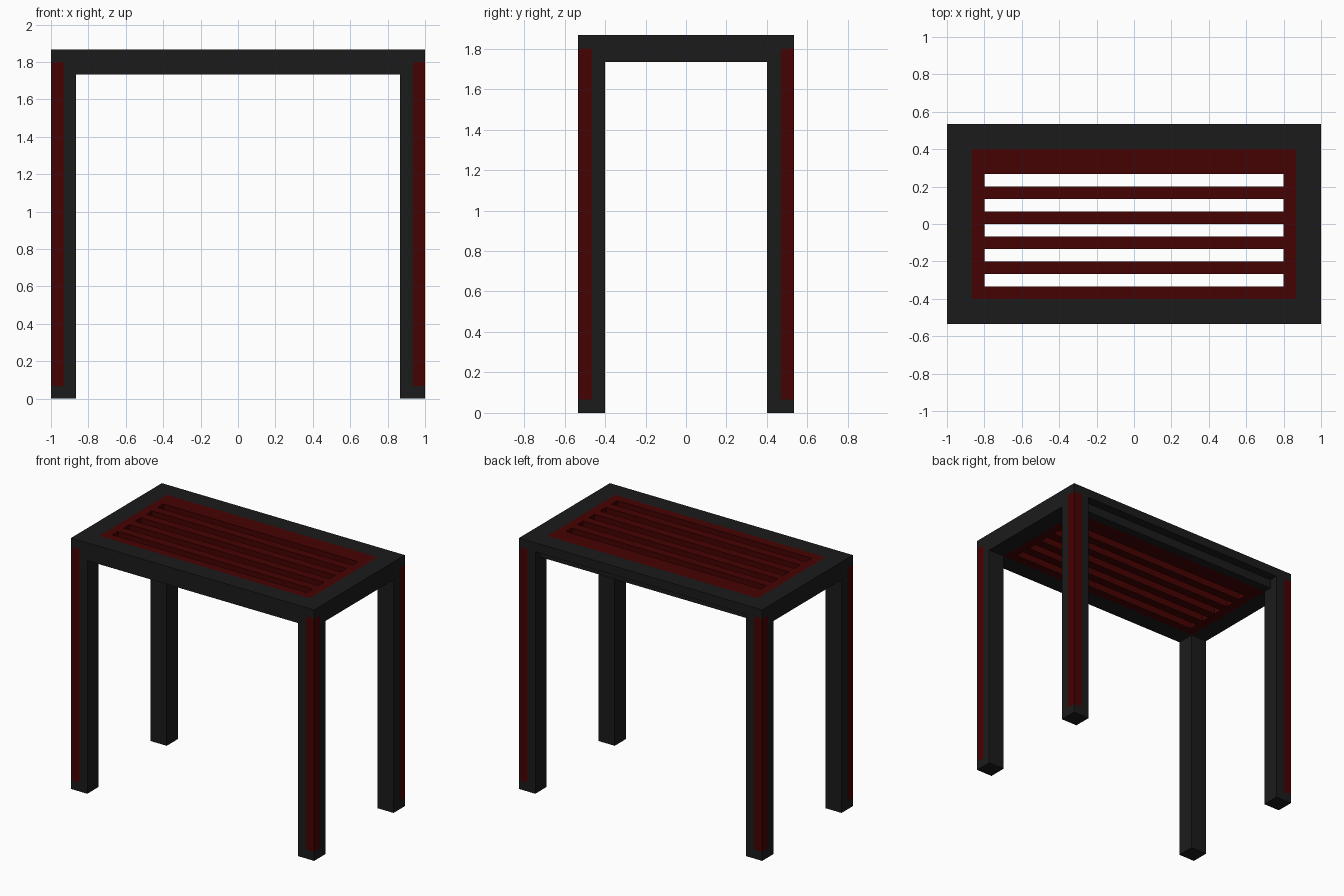
import bpy
import bmesh
from mathutils import Vector

U = 1 / 15  # design module: every part is a whole number of modules

cube = bpy.data.objects.get("Cube")
if cube:
    bpy.data.objects.remove(cube, do_unlink=True)


def material(name, rgb):
    mat = bpy.data.materials.new(name)
    mat.use_nodes = True
    color = (*rgb, 1)
    mat.diffuse_color = color
    mat.node_tree.nodes["Principled BSDF"].inputs["Base Color"].default_value = color
    return mat


CHARCOAL = material("charcoal", (0.011, 0.011, 0.011))
RED = material("dark red", (0.06, 0.0005, 0.0005))


def add_box(bm, lo, hi):
    """Box between two corners given in modules."""
    lo, hi = Vector(lo) * U, Vector(hi) * U
    verts = bmesh.ops.create_cube(bm, size=1)["verts"]
    for v in verts:
        v.co = Vector(l + (c + 0.5) * (h - l) for l, h, c in zip(lo, hi, v.co))


def finish(name, bm, *mats):
    mesh = bpy.data.meshes.new(name)
    bm.to_mesh(mesh)
    bm.free()
    for mat in mats:
        mesh.materials.append(mat)
    obj = bpy.data.objects.new(name, mesh)
    bpy.context.collection.objects.link(obj)


def box(name, lo, hi, mat):
    bm = bmesh.new()
    add_box(bm, lo, hi)
    finish(name, bm, mat)


# Legs: square posts with a flush red strip wrapping the outer corner
def leg(name, sx, sy):
    bm = bmesh.new()
    xs, ys = sorted((13 * sx, 15 * sx)), sorted((6 * sy, 8 * sy))
    add_box(bm, (xs[0], ys[0], 0), (xs[1], ys[1], 28))
    cuts = [((14 * sx, 0, 0), (1, 0, 0)), ((0, 7 * sy, 0), (0, 1, 0)),
            ((0, 0, 1), (0, 0, 1)), ((0, 0, 27), (0, 0, 1))]
    for point, normal in cuts:
        geom = bm.verts[:] + bm.edges[:] + bm.faces[:]
        bmesh.ops.bisect_plane(bm, geom=geom, plane_co=Vector(point) * U, plane_no=normal)
    for f in bm.faces:
        c = f.calc_center_median() / U
        if c.x * sx > 14 and c.y * sy > 7 and 1 < c.z < 27:
            f.material_index = 1
    finish(name, bm, CHARCOAL, RED)


for side, sx in (("left", 1), ("right", -1)):
    for end, sy in (("front", -1), ("back", 1)):
        leg(f"{end}_{side}_leg", sx, sy)

# Top frame between the legs
box("front_rail", (-13, -8, 26), (13, -6, 28), CHARCOAL)
box("left_rail", (13, -6, 26), (15, 6, 28), CHARCOAL)
box("right_rail", (-15, -6, 26), (-13, 6, 28), CHARCOAL)

# Back rail has its lower half set in
box("back_rail_upper", (-13, 6, 27), (13, 8, 28), CHARCOAL)
box("back_rail_lower", (-13, 6, 26), (13, 7, 27), CHARCOAL)

# Slatted seat panel, as deep as the frame and flush with it above and below
bm = bmesh.new()
add_box(bm, (-13, -6, 26), (-12, 6, 28))
add_box(bm, (12, -6, 26), (13, 6, 28))
for y in range(-6, 6, 2):
    width = 2 if y == 4 else 1
    add_box(bm, (-12, y, 26), (12, y + width, 28))
finish("slatted_panel", bm, RED)
